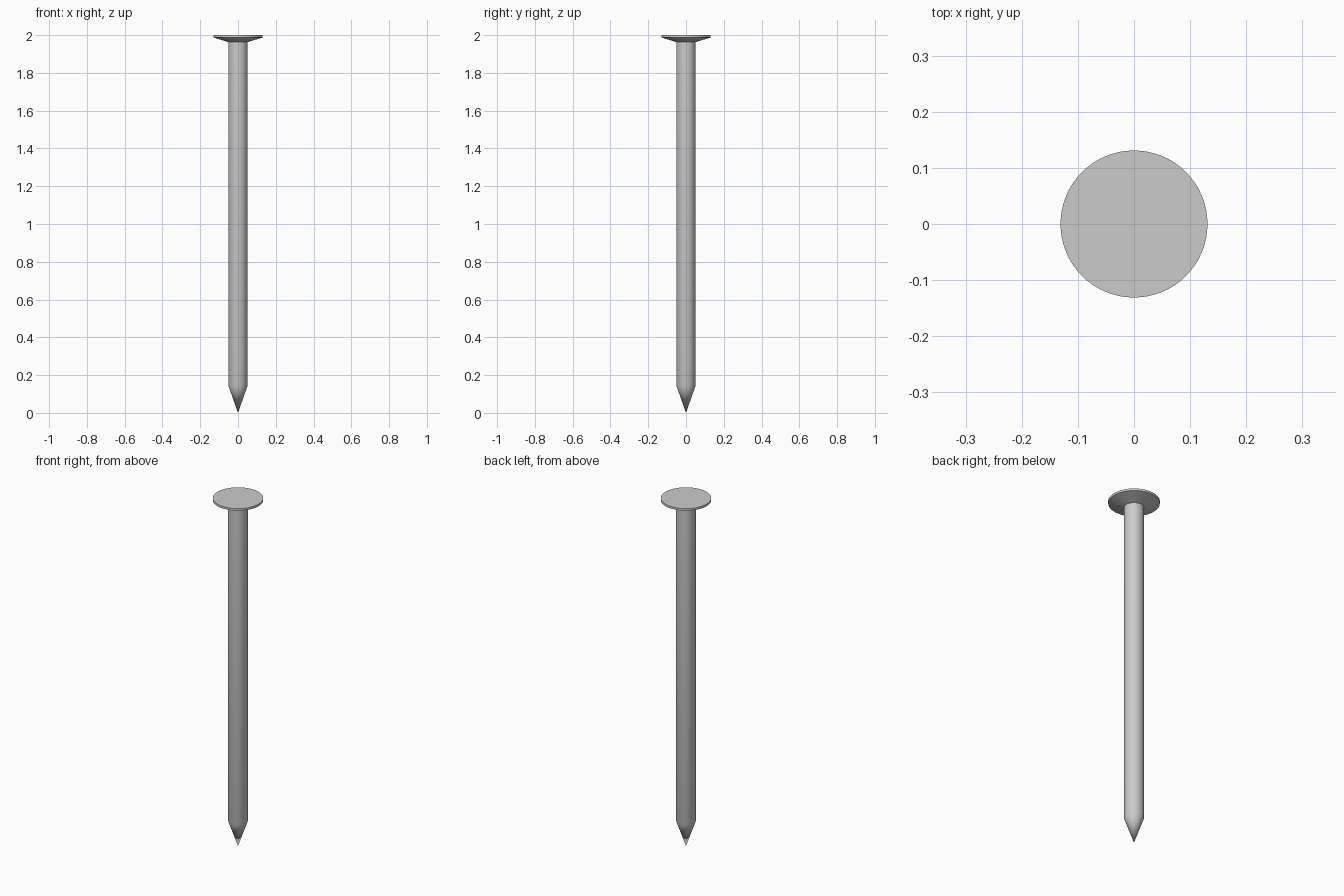
import bpy, bmesh, math

if "Cube" in bpy.data.objects:
    bpy.data.objects.remove(bpy.data.objects["Cube"])

SEGMENTS = 64


def lathe(name, profile):
    """Spin a (radius, z) profile around z into a closed solid."""
    bm = bmesh.new()
    verts = [bm.verts.new((r, 0, z)) for r, z in profile]
    edges = [bm.edges.new(pair) for pair in zip(verts, verts[1:])]
    bmesh.ops.spin(bm, geom=verts + edges, cent=(0, 0, 0), axis=(0, 0, 1),
                   angle=math.tau, steps=SEGMENTS, use_duplicate=False)
    bmesh.ops.remove_doubles(bm, verts=bm.verts, dist=1e-5)
    bmesh.ops.recalc_face_normals(bm, faces=bm.faces)
    mesh = bpy.data.meshes.new(name)
    bm.to_mesh(mesh)
    bm.free()
    obj = bpy.data.objects.new(name, mesh)
    bpy.context.collection.objects.link(obj)
    bpy.ops.object.select_all(action='DESELECT')
    obj.select_set(True)
    bpy.context.view_layer.objects.active = obj
    bpy.ops.object.shade_smooth_by_angle(angle=math.radians(20))
    return obj


# Whole nail: pointed tip, straight shank, flared underside, thin rim, flat top
lathe("nail", [(0, 0), (0.051, 0.145), (0.051, 1.963),
               (0.131, 1.988), (0.131, 2.0), (0, 2.0)])
